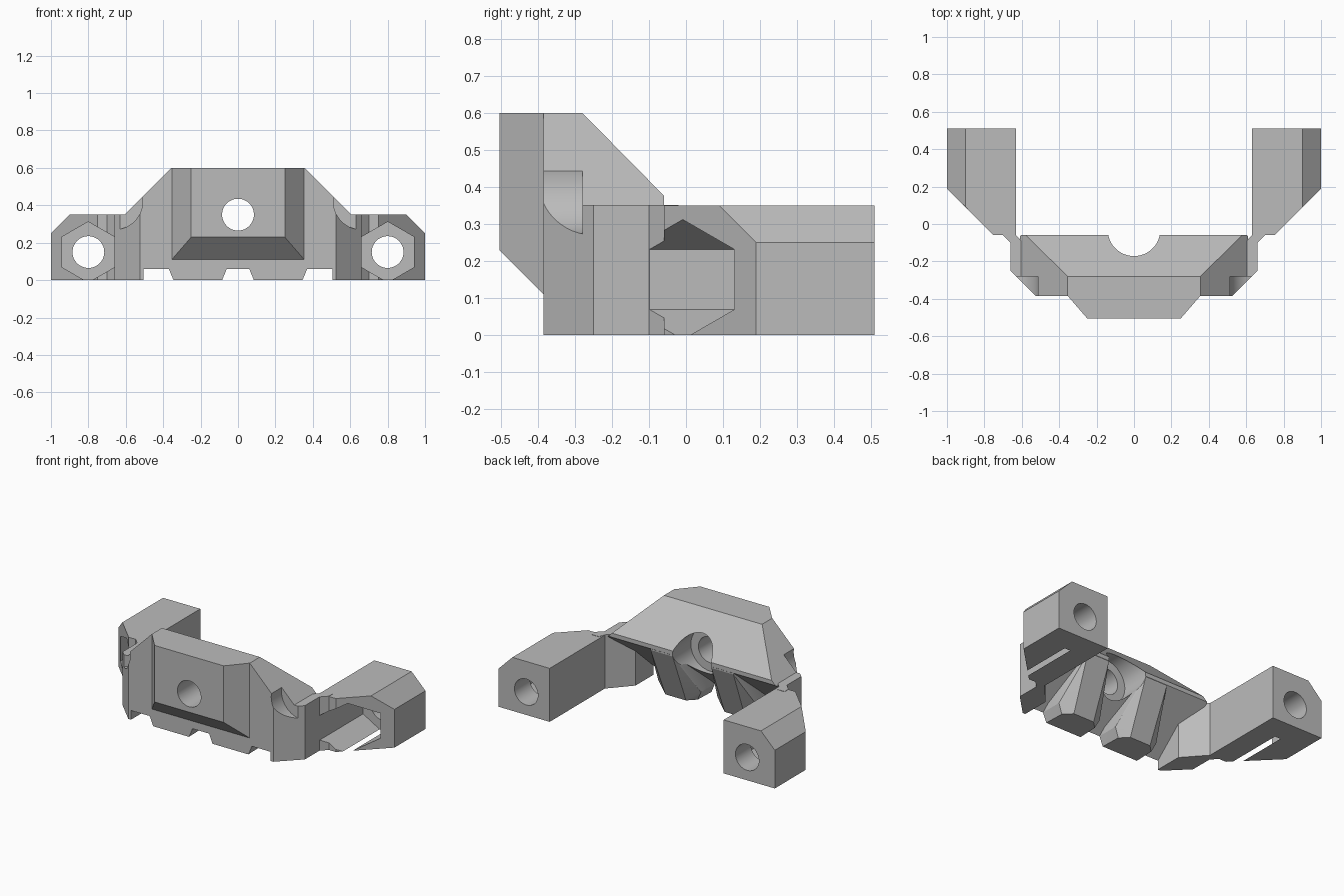
import bpy, bmesh, math
from mathutils import Matrix, Vector

if "Cube" in bpy.data.objects:
    bpy.data.objects.remove(bpy.data.objects["Cube"], do_unlink=True)

mat = bpy.data.materials.new("plain_grey")
mat.use_nodes = True
GREY = (0.5, 0.5, 0.5, 1)
mat.diffuse_color = GREY
mat.node_tree.nodes["Principled BSDF"].inputs["Base Color"].default_value = GREY


def finish(name, bm):
    bmesh.ops.recalc_face_normals(bm, faces=bm.faces)
    me = bpy.data.meshes.new(name)
    bm.to_mesh(me)
    bm.free()
    me.materials.append(mat)
    ob = bpy.data.objects.new(name, me)
    bpy.context.collection.objects.link(ob)
    return ob


def prism(points, direction, clips=()):
    """Extrude a polygon, then trim it with planes (point, outward normal)."""
    bm = bmesh.new()
    face = bm.faces.new([bm.verts.new(p) for p in points])
    ext = bmesh.ops.extrude_face_region(bm, geom=[face])["geom"]
    moved = [g for g in ext if isinstance(g, bmesh.types.BMVert)]
    bmesh.ops.translate(bm, verts=moved, vec=Vector(direction))
    bmesh.ops.recalc_face_normals(bm, faces=bm.faces)
    for co, no in clips:
        geom = bm.verts[:] + bm.edges[:] + bm.faces[:]
        cut = bmesh.ops.bisect_plane(bm, geom=geom, plane_co=co, plane_no=no, clear_outer=True)
        edges = [e for e in cut["geom_cut"] if isinstance(e, bmesh.types.BMEdge)]
        bmesh.ops.holes_fill(bm, edges=edges)
    return bm


def hull(points):
    bm = bmesh.new()
    verts = [bm.verts.new(p) for p in points]
    bmesh.ops.convex_hull(bm, input=verts)
    bmesh.ops.dissolve_limit(bm, angle_limit=0.02, verts=bm.verts, edges=bm.edges)
    return bm


def rod(x, z, r, y0, y1, sides=48):
    """Cylinder or hexagon along y, with a corner pointing up."""
    bm = bmesh.new()
    bmesh.ops.create_cone(bm, cap_ends=True, segments=sides, radius1=r, radius2=r, depth=y1 - y0,
                          matrix=Matrix.Translation((x, (y0 + y1) / 2, z)) @ Matrix.Rotation(math.pi / 2, 4, "X"))
    return bm


def combine(base, bm, operation):
    tool = finish("tool", bm)
    tool.hide_render = True
    mod = base.modifiers.new("combine", "BOOLEAN")
    mod.operation, mod.solver, mod.object = operation, "EXACT", tool
    bpy.context.view_layer.objects.active = base
    bpy.ops.object.modifier_apply(modifier=mod.name)
    bpy.data.objects.remove(tool, do_unlink=True)


# Central bridge: sloped profile, trimmed at the shoulders and front corners
profile = [(-0.385, 0.06), (-0.385, 0.6), (-0.28, 0.6), (-0.06, 0.377), (-0.06, 0.35)]
clips = []
for s in (1, -1):
    clips += [((s * 0.355, 0, 0.6), (s, 0, 1)), ((s * 0.525, -0.385, 0), (s, -1, 0))]
body = finish("clamp_body", prism([(-0.61, y, z) for y, z in profile], (1.22, 0, 0), clips))

# Bevelled front boss
combine(body, hull([(s * x, y, z) for s in (1, -1)
                    for x, y, low in ((0.354, -0.38, 0.11), (0.354, -0.385, 0.11), (0.25, -0.505, 0.23))
                    for z in (low, 0.6)]), "UNION")

wing = [(0.505, -0.385), (0.525, -0.385), (0.66, -0.25), (0.66, -0.1), (0.7, -0.06),
        (0.7, -0.02), (0.645, -0.02), (0.63, -0.06), (0.505, -0.2)]
arm = [(0.63, 0.51), (1, 0.51), (1, 0.19), (0.75, -0.06), (0.63, -0.06)]
for s in (1, -1):
    # Side wing and long arm with chamfered outer edge
    combine(body, prism([(s * x, y, 0) for x, y in wing], (0, 0, 0.352)), "UNION")
    combine(body, prism([(s * x, y, 0) for x, y in arm], (0, 0, 0.35),
                        [((s * 0.9, 0, 0.35), (s, 0, 1))]), "UNION")
    # Tapered foot under the bridge
    rings = [(-0.385, 0.12, 0.06, 0.37), (-0.385, 0.06, 0.06, 0.37), (-0.385, 0, 0.085, 0.345),
             (-0.24, 0.06, 0.06, 0.37), (-0.25, 0, 0.09, 0.34), (-0.2, 0, 0.14, 0.29),
             (-0.062, 0.34, 0.14, 0.3), (-0.062, 0.36, 0.14, 0.3)]
    combine(body, hull([(s * x, y, z) for y, z, a, b in rings for x in (a, b)]), "UNION")

for s in (1, -1):
    # Nut pocket, screw hole and rounded shoulder clearance
    combine(body, rod(s * 0.801, 0.15, 0.162, -0.3, 0.35, 6), "DIFFERENCE")
    combine(body, rod(s * 0.8, 0.15, 0.085, 0.2, 0.7), "DIFFERENCE")
    combine(body, rod(s * 0.66, 0.42, 0.15, -0.6, -0.28), "DIFFERENCE")

# Centre screw hole and rear counterbore
combine(body, rod(0, 0.35, 0.085, -0.7, 0.1), "DIFFERENCE")
combine(body, rod(0, 0.35, 0.14, -0.25, 0.1), "DIFFERENCE")

bpy.ops.object.select_all(action="DESELECT")
body.select_set(True)
bpy.context.view_layer.objects.active = body
bpy.ops.object.shade_smooth_by_angle(angle=math.radians(20))
